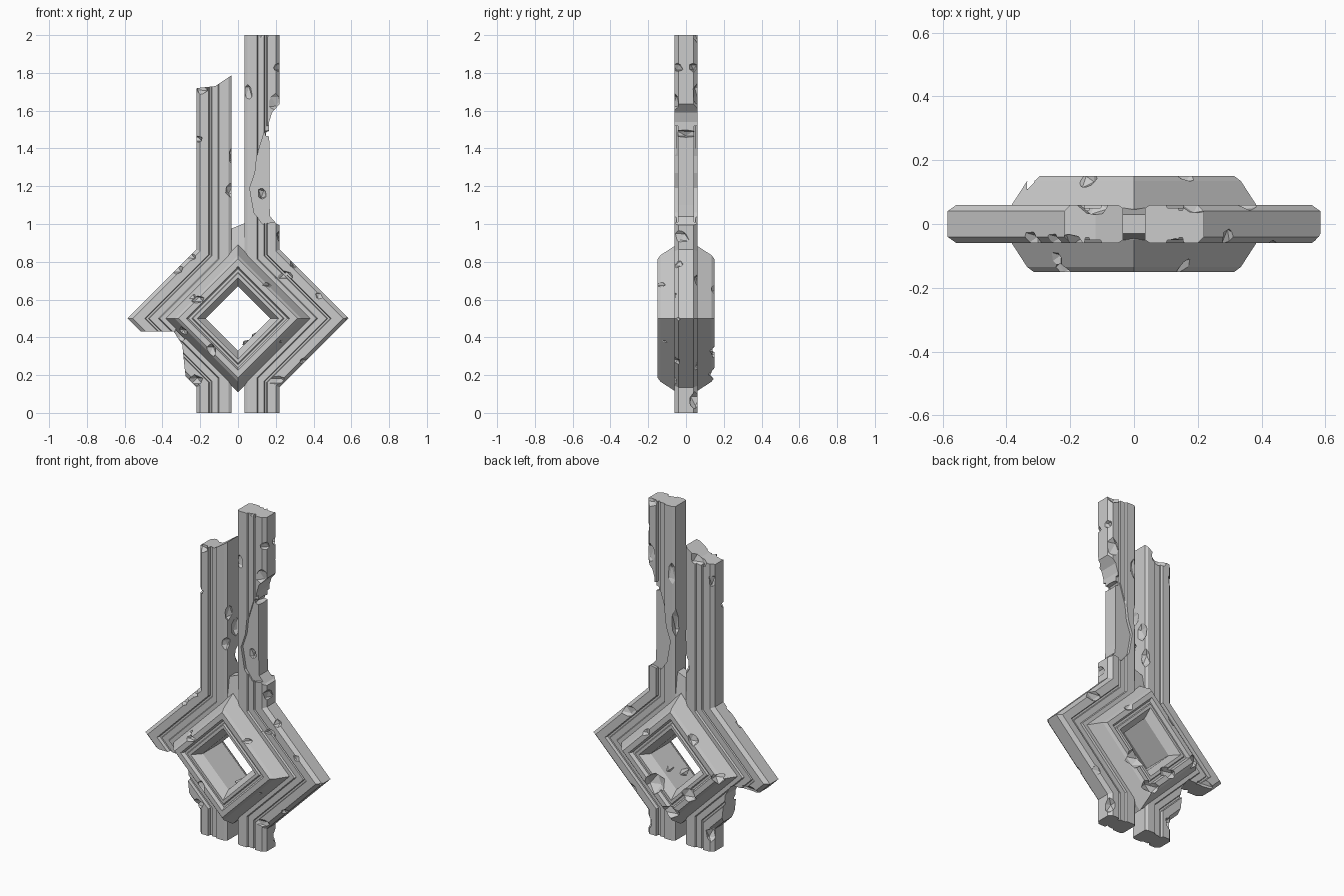
import bpy, bmesh, random
from mathutils import Vector

random.seed(7)


def make_object(name, bm):
    bmesh.ops.recalc_face_normals(bm, faces=bm.faces)
    me = bpy.data.meshes.new(name)
    bm.to_mesh(me)
    bm.free()
    ob = bpy.data.objects.new(name, me)
    bpy.context.collection.objects.link(ob)
    return ob


def loft(name, sections, closed):
    """Skin a list of equal-length closed sections."""
    bm = bmesh.new()
    rows = [[bm.verts.new(p) for p in s] for s in sections]
    n, m = len(rows), len(rows[0])
    for i in range(n if closed else n - 1):
        a, b = rows[i], rows[(i + 1) % n]
        for j in range(m):
            k = (j + 1) % m
            bm.faces.new((a[j], a[k], b[k], b[j]))
    if not closed:
        bm.faces.new(rows[0])
        bm.faces.new(rows[-1])
    return make_object(name, bm)


def prism(name, pts, y0, y1):
    """Extrude an x-z outline along y."""
    return loft(name, [[(x, y0, z) for x, z in pts], [(x, y1, z) for x, z in pts]], False)


def rock(name, pos, size):
    """Jagged low-poly lump, used as chip cutter and as rubble."""
    bm = bmesh.new()
    bmesh.ops.create_icosphere(bm, subdivisions=1, radius=1)
    for v in bm.verts:
        v.co *= random.uniform(0.75, 1.2)
    bmesh.ops.convex_hull(bm, input=bm.verts)
    for v in bm.verts:
        v.co = Vector(pos) + Vector([c * s for c, s in zip(v.co, size)])
    return make_object(name, bm)


def carve(ob, cutters):
    for c in cutters:
        mod = ob.modifiers.new("break", 'BOOLEAN')
        mod.operation = 'DIFFERENCE'
        mod.solver = 'EXACT'
        mod.object = c
    dg = bpy.context.evaluated_depsgraph_get()
    me = bpy.data.meshes.new_from_object(ob.evaluated_get(dg))
    ob.modifiers.clear()
    ob.data = me
    for c in cutters:
        bpy.data.objects.remove(c)


def chips(spots):
    return [rock("chip_cutter", s[:3], s[3:]) for s in spots]


# Moulded side bands: straight foot, bent around the diamond, tall pillar
half = [(0, .04), (.02, .06), (.064, .06), (.068, .042), (.078, .042), (.082, .05),
        (.115, .05), (.12, .06), (.17, .06), (.185, .05)]
section = half + [(u, -y) for u, y in reversed(half)]


def band(name, side, top):
    outer = [(.22, 0), (.22, .135), (.585, .5), (.22, .865), (.22, top)]
    inner = [(.035, 0), (.035, .212), (.323, .5), (.035, .788), (.035, top)]
    rows = []
    for (xo, zo), (xi, zi) in zip(outer, inner):
        rows.append([(side * (xo + (xi - xo) * u / .185), y, zo + (zi - zo) * u / .185)
                     for u, y in section])
    return loft(name, rows, False)


left = band("left_band", -1, 1.85)
right = band("right_band", 1, 2.0)

# Left breakage: slanted top and missing lower arm edge
left_cut = [
    prism("top_cutter", [(-.3, 1.66), (-.215, 1.72), (-.12, 1.73), (-.03, 1.79),
                         (.02, 1.8), (.02, 2.1), (-.3, 2.1)], -.2, .2),
    prism("arm_cutter", [(-.62, .49), (-.583, .485), (-.52, .432), (-.34, .43), (-.295, .36),
                         (-.283, .24), (-.275, .18), (-.7, .15)], -.2, .2),
]
left_cut += chips([
    (-.225, -.06, 1.45, .05, .05, .025), (-.225, .06, 1.62, .03, .03, .05),
    (-.03, -.04, 1.36, .02, .05, .06), (-.03, .03, 1.25, .025, .05, .06),
    (-.04, -.06, 1.18, .035, .04, .04), (-.035, .06, 1.08, .03, .04, .06),
    (-.2, -.07, 1.73, .05, .05, .05), (-.12, .07, 1.73, .06, .05, .06),
    (-.26, -.06, .83, .05, .04, .03), (-.33, -.06, .76, .04, .04, .03),
    (-.3, -.06, .42, .05, .04, .05), (-.45, .07, .43, .09, .04, .04),
    (-.21, .06, .1, .04, .04, .05), (-.23, -.06, .17, .05, .03, .03),
])
carve(left, left_cut)

# Right breakage: outer strip gone from the pillar, faces worn back
wear = [(.15, 1.52), (.1, 1.36), (.09, 1.27), (.062, 1.19), (.085, 1.06),
        (.13, 1.0), (.3, 1.03), (.3, 1.5)]
right_cut = [
    prism("strip_cutter", [(.3, 1.7), (.225, 1.64), (.18, 1.59), (.165, 1.54), (.167, 1.1),
                           (.17, 1.04), (.205, 1.0), (.3, .96)], -.2, .2),
    prism("front_wear_cutter", wear, -.2, -.042),
    prism("back_wear_cutter", wear, .043, .2),
]
right_cut += chips([
    (.17, 0, 1.48, .035, .08, .025), (.13, -.05, 1.16, .025, .03, .04),
    (.23, -.05, 1.83, .045, .035, .03), (.23, .04, 1.83, .04, .03, .03),
    (.05, -.07, 1.7, .03, .03, .06), (.22, -.07, 1.65, .07, .04, .06),
    (.22, .07, 1.68, .06, .04, .08), (.05, .07, 1.6, .04, .03, .09),
    (.13, -.07, 2.0, .04, .03, .03), (.2, .06, 2.0, .05, .03, .04),
    (.03, .05, 1.3, .025, .04, .09), (.23, -.03, .93, .03, .05, .04),
    (.3, -.06, .79, .03, .06, .03), (.24, -.07, .73, .06, .03, .03),
    (.36, -.06, .27, .045, .04, .03), (.21, -.07, .17, .07, .03, .03),
    (.43, -.07, .62, .03, .025, .03), (.59, -.05, .49, .03, .03, .03),
    (.35, .07, .7, .07, .03, .04), (.32, .07, .23, .05, .04, .05),
    (.22, .05, .06, .04, .04, .05),
])
carve(right, right_cut)

# Thick stepped diamond ring in the middle
face = [(.39, .05), (.335, .135), (.315, .15), (.275, .15), (.262, .13), (.245, .13),
        (.238, .14), (.215, .14), (.17, .09)]
ring_section = face + [(r, -y) for r, y in reversed(face)]
ring = loft("diamond_ring", [[(r * dx, y, .5 + r * dz) for r, y in ring_section]
                             for dx, dz in ((1, 0), (0, 1), (-1, 0), (0, -1))], True)
carve(ring, chips([
    (.18, -.15, .69, .06, .05, .035), (-.22, -.15, .6, .05, .03, .025),
    (-.14, -.15, .33, .03, .03, .04), (.25, -.13, .37, .04, .05, .03),
    (-.26, -.12, .63, .04, .04, .05), (-.3, -.12, .42, .04, .05, .04),
    (.18, .16, .67, .06, .03, .05), (-.15, .15, .7, .04, .04, .06),
    (.11, .14, .36, .07, .07, .06), (.2, .16, .3, .06, .05, .05),
    (-.12, .15, .35, .06, .05, .05), (-.3, .12, .5, .05, .05, .04),
    (.08, -.06, .72, .03, .06, .02), (0, .15, .22, .07, .04, .04),
]))

# Rubble lodged in the lower right of the opening
for p, s in (((.1, .03, .4), (.035, .06, .03)), ((.055, -.04, .37), (.03, .05, .02)),
             ((.14, -.02, .44), (.025, .06, .03))):
    rock("rubble", p, s)

# Wedge joining the two pillars above the ring
sections = [[(x * s, y, z) for x, y, s in ((.04, -d, 1), (.04, d, 1), (-.04, d, 1), (-.04, -d, 1))]
            for z, d in ((.78, .055), (.86, .05), (.99, .03))]
wedge = loft("bridge_wedge", sections, False)
for v in wedge.data.vertices:
    if v.co.z > .95:
        v.co.z += .4 * v.co.x
